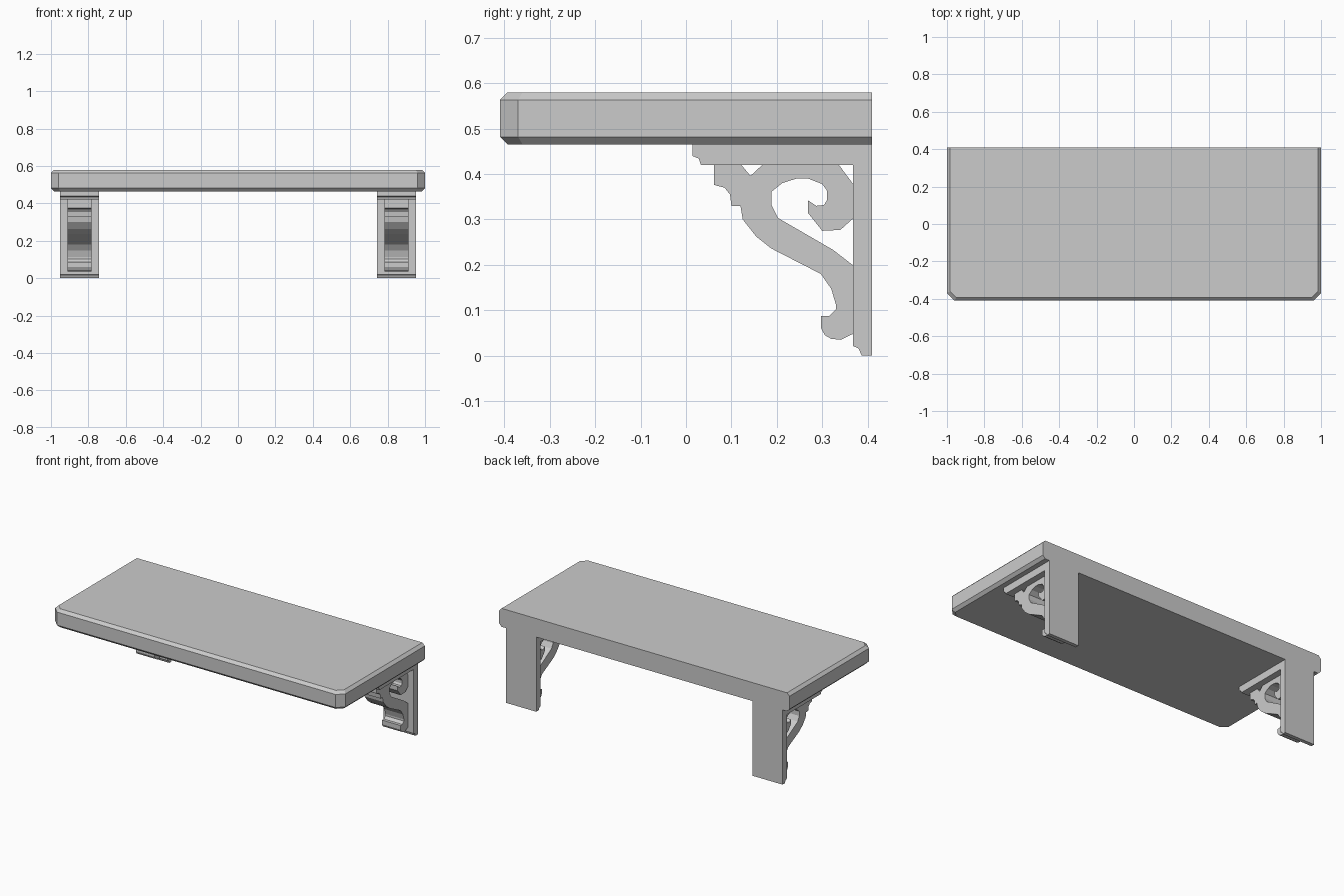
import bpy, bmesh

if "Cube" in bpy.data.objects:
    bpy.data.objects.remove(bpy.data.objects["Cube"])


def finish(bm, name):
    bmesh.ops.recalc_face_normals(bm, faces=bm.faces)
    me = bpy.data.meshes.new(name)
    bm.to_mesh(me)
    bm.free()
    ob = bpy.data.objects.new(name, me)
    bpy.context.collection.objects.link(ob)
    return ob


def extrude_profile(name, pts, cx, half):
    """Extrude a side profile of (y, z) points along x."""
    bm = bmesh.new()
    face = bm.faces.new([bm.verts.new((cx - half, y, z)) for y, z in pts])
    ext = bmesh.ops.extrude_face_region(bm, geom=[face])
    verts = [v for v in ext["geom"] if isinstance(v, bmesh.types.BMVert)]
    bmesh.ops.translate(bm, verts=verts, vec=(2 * half, 0, 0))
    return finish(bm, name)


# Shelf board: stacked outlines, clipped front corners, bevelled but flat at the back
def outline(inset, c=0.04):
    x, f, b = 1 - inset, -0.41 + inset, 0.41
    c -= inset * 0.4
    return [(x, b), (-x, b), (-x, f + c), (-x + c, f), (x - c, f), (x, f + c)]


bm = bmesh.new()
rings = [[bm.verts.new((x, y, z)) for x, y in outline(i)]
         for i, z in ((0.017, 0.465), (0, 0.482), (0, 0.563), (0.017, 0.58))]
bm.faces.new(rings[0])
bm.faces.new(rings[-1])
for lo, hi in zip(rings, rings[1:]):
    for i in range(6):
        j = (i + 1) % 6
        bm.faces.new((lo[i], lo[j], hi[j], hi[i]))
finish(bm, "shelf_board")

# L-shaped mounting plate with coved ends
plate = [(.41, 0), (.41, .465), (.014, .465), (.014, .44), (.028, .434),
         (.033, .42), (.368, .42), (.368, .021), (.38, .016), (.387, 0)]

# Scroll: front edge and foot, up the wall, then around the curl
scroll = [(.062, .42), (.062, .376), (.085, .37), (.097, .355), (.1, .33), (.12, .33),
          (.125, .3), (.155, .262), (.188, .236), (.297, .18), (.32, .147), (.33, .113),
          (.33, .102), (.315, .087), (.297, .087), (.297, .061), (.306, .045), (.32, .037),
          (.341, .035), (.368, .048), (.368, .199), (.324, .233), (.203, .303),
          (.188, .332), (.188, .361), (.212, .38), (.243, .39), (.269, .39), (.3, .378),
          (.311, .363), (.311, .343), (.304, .332), (.287, .33), (.269, .342),
          (.269, .314), (.3, .275), (.34, .277), (.368, .302), (.368, .378), (.337, .42),
          (.168, .42), (.142, .396), (.122, .42)]

# Pair of brackets
for side, cx in (("left", -0.848), ("right", 0.848)):
    extrude_profile(side + "_bracket_plate", plate, cx, 0.104)
    extrude_profile(side + "_bracket_scroll", scroll, cx, 0.064)
